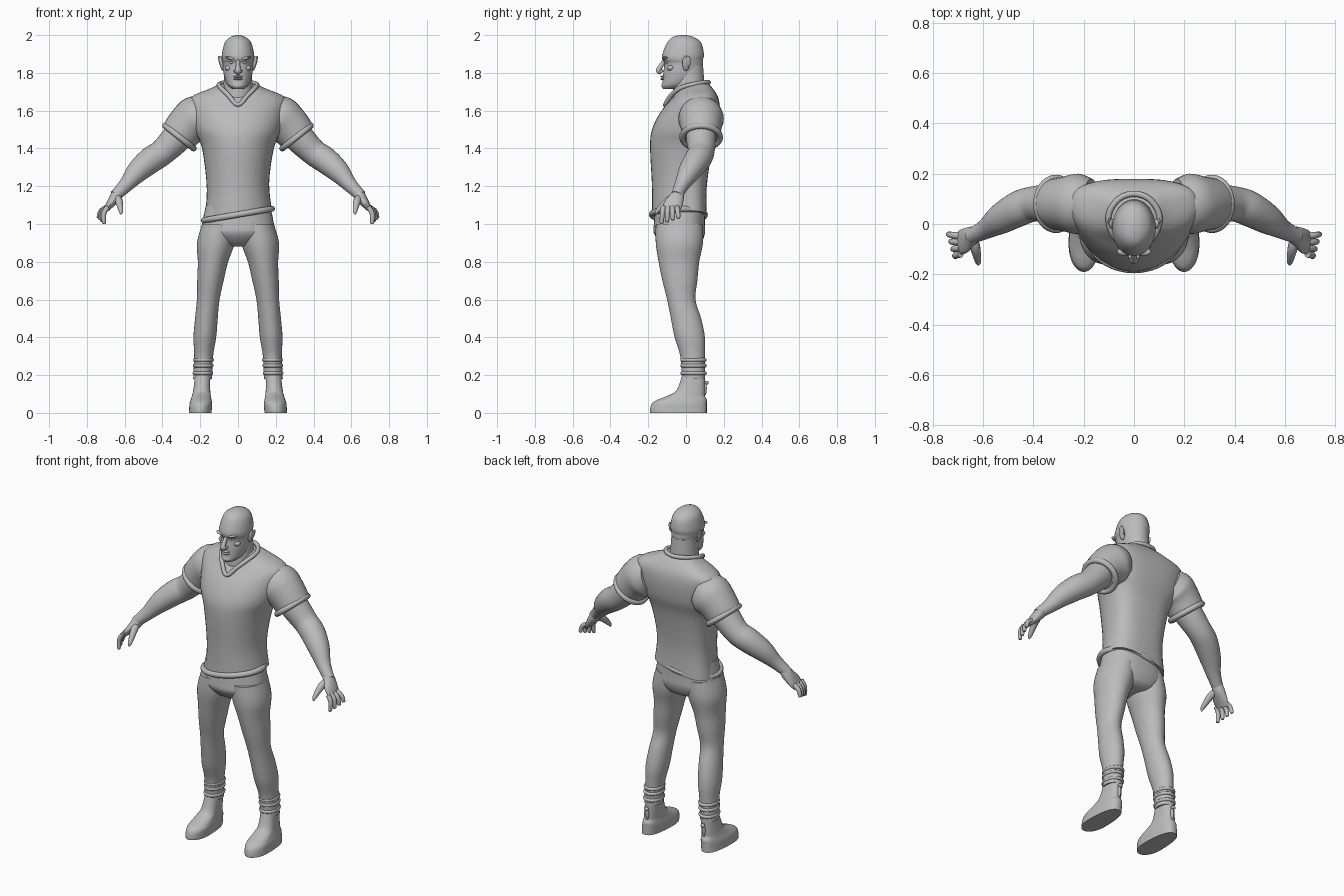
import bpy, bmesh
from math import sin, cos, tau, radians
from mathutils import Vector, Matrix

cube = bpy.data.objects.get("Cube")
if cube:
    bpy.data.objects.remove(cube, do_unlink=True)

GREY = (.5, .5, .5, 1)
clay = bpy.data.materials.new("plain_grey")
clay.use_nodes = True
clay.diffuse_color = GREY
clay.node_tree.nodes["Principled BSDF"].inputs["Base Color"].default_value = GREY


def spline(rows, closed=False, steps=4):
    """Catmull-Rom interpolation through rows of numbers."""
    count, result = len(rows), []
    for i in range(count if closed else count - 1):
        picks = [i - 1, i, i + 1, i + 2]
        if closed:
            picks = [pick % count for pick in picks]
        else:
            picks = [min(max(pick, 0), count - 1) for pick in picks]
        before, start, end, after = [Vector(rows[pick]) for pick in picks]
        leave, arrive = (end - before) / 2, (after - start) / 2
        for step in range(steps):
            t = step / steps
            bend = leave * (1 - t) - arrive * t + (start - end) * (1 - t - t)
            result.append(start.lerp(end, t) + bend * t * (1 - t))
    return result if closed else result + [Vector(rows[-1])]


def finish(name, bm, mirror):
    """Turn a bmesh into a smooth, coloured and optionally mirrored object."""
    bmesh.ops.recalc_face_normals(bm, faces=bm.faces)
    mesh = bpy.data.meshes.new(name)
    bm.to_mesh(mesh)
    bm.free()
    mesh.materials.append(clay)
    obj = bpy.data.objects.new(name, mesh)
    bpy.context.collection.objects.link(obj)
    bpy.ops.object.select_all(action='DESELECT')
    obj.select_set(True)
    bpy.context.view_layer.objects.active = obj
    bpy.ops.object.shade_smooth_by_angle(angle=radians(45))
    if mirror:
        obj.modifiers.new("both_sides", 'MIRROR')


def skin(name, rings, mirror, closed=False):
    """Bridge equal rings of points into one surface."""
    bm = bmesh.new()
    loops = [[bm.verts.new(point) for point in ring] for ring in rings]
    pairs = list(zip(loops, loops[1:]))
    if closed:
        pairs.append((loops[-1], loops[0]))
    else:
        bm.faces.new(loops[0])
        bm.faces.new(loops[-1])
    for low, high in pairs:
        for i in range(len(low)):
            bm.faces.new((low[i - 1], low[i], high[i], high[i - 1]))
    finish(name, bm, mirror)


def power(value, exponent):
    return abs(value) ** exponent * (1 if value > 0 else -1)


def stack(name, rows, centre=None, widest=.5, boxy_back=1, shear=0, sides=40):
    """Level sections: height, half width, front y, back y."""
    rings = []
    for z, half, front, back in spline(rows):
        middle = front + widest * (back - front)
        across = centre(z) if centre else 0
        ring = []
        for k in range(sides):
            c, s = cos(tau * k / sides), sin(tau * k / sides)
            x = across + half * power(c, boxy_back if s > 0 else 1)
            y = middle + (power(s, boxy_back) * (back - middle) if s > 0 else s * (middle - front))
            ring.append((x, y, z + shear * x * max(0, min(1, (1.4 - z) * 3))))
        rings.append(ring)
    skin(name, rings, mirror=centre is not None)


def tube(name, rows, radius=None, mirror=True, closed=False, sides=20):
    """Sections along a path: x, y, z, half width, half thickness."""
    if radius:
        rows = [(*row, radius, radius) for row in rows]
    path = spline(rows, closed)
    points, rings = [row.xyz if len(row) < 5 else Vector(row[:3]) for row in path], []
    last = len(points) - 1
    guide = Vector((0, 0, 1)) if closed else Vector((0, 1, 0))
    for i, row in enumerate(path):
        ahead = points[(i + 1) % len(points)] if closed else points[min(i + 1, last)]
        behind = points[i - 1] if closed else points[max(i - 1, 0)]
        along = (ahead - behind).normalized()
        side = (guide - along * guide.dot(along)).normalized()
        other = along.cross(side)
        wide, thick = row[3], row[-1]
        angles = [tau * k / sides for k in range(sides)]
        rings.append([points[i] + side * wide * cos(a) + other * thick * sin(a) for a in angles])
    skin(name, rings, mirror, closed)


def band(name, centre, half_width, half_depth, radius, slope=0, mirror=True):
    """A rolled fold of cloth running round a limb or the waist."""
    angles = [tau * k / 12 for k in range(12)]
    ring = [Vector(centre) + Vector((half_width * cos(a), half_depth * sin(a), slope * half_width * cos(a)))
            for a in angles]
    tube(name, ring, radius, mirror, closed=True, sides=12)


def blob(name, centre, size, turn=0, mirror=True):
    bm = bmesh.new()
    spin = Matrix.Rotation(radians(turn), 4, 'Y')
    shape = Matrix.Translation(centre) @ spin @ Matrix.Diagonal((*size, 1))
    bmesh.ops.create_uvsphere(bm, u_segments=20, v_segments=12, radius=1, matrix=shape)
    finish(name, bm, mirror)


# Shirt with a slanted rolled hem
stack("shirt", [(1.04, .18, -.18, .11), (1.2, .165, -.18, .11), (1.4, .19, -.19, .14),
                (1.5, .23, -.18, .17), (1.6, .25, -.13, .18), (1.67, .25, -.07, .17),
                (1.72, .14, -.04, .14), (1.74, .1, -.02, .12)],
      widest=.6, boxy_back=.7, shear=.17)
band("shirt_hem", (0, -.04, 1.05), .18, .14, .016, slope=.17, mirror=False)

# Raised V collar
collar_side = [(.05, -.08, 1.68), (.09, -.03, 1.72), (.1, .04, 1.74), (.06, .1, 1.75)]
other_side = [(-x, y, z) for x, y, z in reversed(collar_side)]
tube("collar", [(0, -.11, 1.63), *collar_side, (0, .12, 1.75), *other_side],
     radius=.012, mirror=False, closed=True)

# Sleeves with rolled cuffs
tube("sleeve", [(.17, .08, 1.58, .1, .1), (.22, .08, 1.56, .12, .12), (.27, .08, 1.52, .11, .11),
                (.32, .08, 1.46, .1, .1)], sides=32)
band("sleeve_cuff", (.31, .08, 1.46), .075, .1, .016, slope=.8)

# Arms
tube("arm", [(.24, .08, 1.55, .08, .08), (.32, .08, 1.46, .08, .08), (.4, .08, 1.38, .07, .07),
             (.46, .06, 1.34, .07, .07), (.53, .02, 1.28, .06, .06), (.59, -.02, 1.21, .04, .04),
             (.65, -.05, 1.15, .03, .03)], sides=28)

# Hands
tube("palm", [(.63, -.04, 1.17, .03, .03), (.65, -.05, 1.14, .04, .03), (.68, -.07, 1.1, .05, .02),
              (.7, -.08, 1.07, .04, .01)])
for i, label in enumerate(["index", "middle", "ring", "little"]):
    root = Vector((.69, -.12 + .024 * i, 1.09))
    tip = Vector((.71 + .01 * i, -.13 + .03 * i, 1 + .01 * i))
    knuckle = root.lerp(tip, .5) + Vector((.01, 0, .01))
    near_tip = knuckle.lerp(tip, .9)
    tube(label + "_finger", [(*root, .014, .014), (*knuckle, .013, .013),
                             (*near_tip, .01, .01), (*tip, .003, .003)], sides=12)
tube("thumb", [(.64, -.06, 1.14, .02, .02), (.63, -.1, 1.12, .02, .02),
               (.62, -.15, 1.07, .012, .012), (.62, -.16, 1.05, .003, .003)], sides=12)


# Trousers with gathered ankles
def leg_line(z):
    return .19 - .09 * z * z


stack("trouser_seat", [(1.1, .17, -.16, .1), (1, .19, -.17, .1), (.95, .19, -.17, .1),
                       (.9, .13, -.13, .08), (.88, .07, -.09, .05)], boxy_back=.8)
stack("trouser_leg", [(1, .09, -.16, .09), (.9, .1, -.16, .09), (.8, .08, -.145, .07),
                      (.7, .07, -.125, .06), (.6, .06, -.1, .05), (.5, .06, -.08, .08),
                      (.4, .06, -.06, .1), (.3, .05, -.03, .1), (.18, .05, -.02, .1)],
      centre=leg_line)
for height in (.28, .25, .21):
    band("ankle_fold", (leg_line(height), .04, height), .045, .06, .01)

# Shoes
stack("shoe", [(.2, .04, -.02, .1), (.12, .045, -.05, .1), (.09, .05, -.1, .1), (.07, .055, -.15, .11),
               (.05, .06, -.18, .11), (.02, .06, -.19, .11), (0, .06, -.19, .11)],
      centre=lambda z: .2 - z / 15, widest=.35, boxy_back=.8)
blob("heel_strap", (.19, .1, .13), (.01, .01, .04))
blob("heel_buckle", (.19, .11, .16), (.014, .01, .01))

# Neck and head
stack("neck", [(1.6, .1, -.07, .1), (1.7, .08, -.07, .1), (1.84, .07, -.06, .09)])
stack("head", [(2, .01, -.03, 0), (1.99, .04, -.07, .04), (1.96, .07, -.1, .08), (1.9, .085, -.125, .095),
               (1.87, .085, -.125, .09), (1.85, .08, -.115, .09), (1.8, .077, -.12, .08),
               (1.75, .063, -.125, .04), (1.73, .05, -.13, .02), (1.715, .03, -.12, -.02)])

# Facial features
tube("nose", [(0, -.11, 1.87, .01, .01), (0, -.14, 1.825, .013, .013), (0, -.143, 1.81, .015, .018),
              (0, -.13, 1.8, .01, .014)], mirror=False)
blob("brow", (.036, -.11, 1.876), (.032, .016, .008), turn=-14)
blob("eye", (.034, -.1, 1.855), (.013, .01, .008))
blob("cheekbone", (.05, -.08, 1.825), (.02, .02, .015), turn=-20)
blob("nostril_wing", (.014, -.13, 1.81), (.009, .01, .009))
for height in (1.78, 1.768):
    blob("lip", (0, -.12, height), (.025, .016, .006), mirror=False)
blob("chin", (0, -.11, 1.732), (.026, .02, .017), mirror=False)
blob("ear", (.087, 0, 1.85), (.011, .02, .04), turn=12)
blob("ear_rim", (.096, .01, 1.86), (.006, .015, .03), turn=14)
